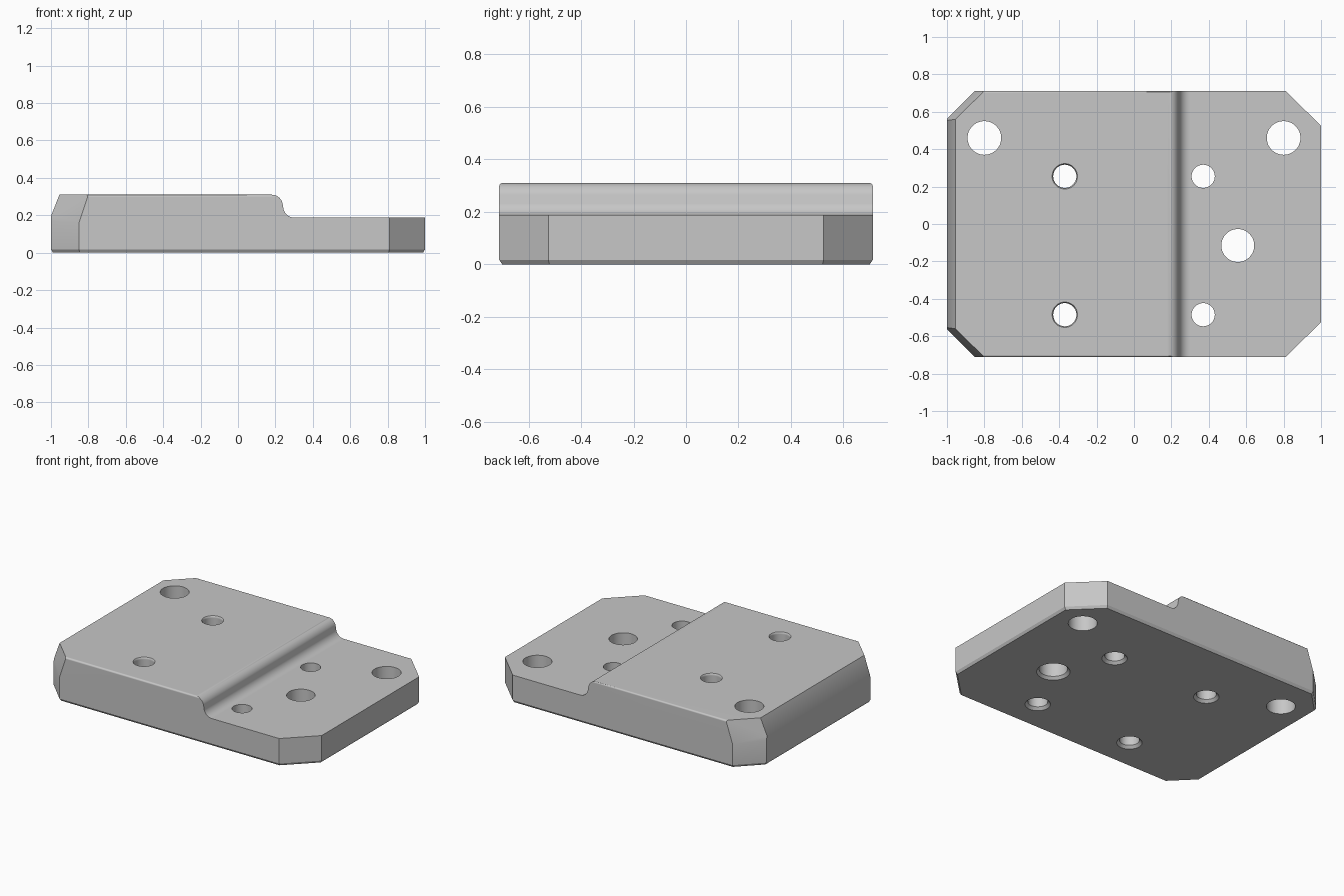
import bpy, bmesh, math
from mathutils import Vector

cube = bpy.data.objects.get("Cube")
if cube:
    bpy.data.objects.remove(cube, do_unlink=True)

HALF_Y, TOP, STEP = 0.712, 0.31, 0.188


def make_object(name, bm):
    bmesh.ops.recalc_face_normals(bm, faces=bm.faces[:])
    mesh = bpy.data.meshes.new(name)
    bm.to_mesh(mesh)
    bm.free()
    obj = bpy.data.objects.new(name, mesh)
    bpy.context.collection.objects.link(obj)
    return obj


def arc(cx, cz, r, a0, a1, n=8):
    angles = [math.radians(a0 + (a1 - a0) * i / n) for i in range(n + 1)]
    return [(cx + r * math.cos(a), cz + r * math.sin(a)) for a in angles]


def cut(bm, point, normal):
    """Trim away the side the normal points to and cap the cut."""
    bmesh.ops.bisect_plane(bm, geom=bm.verts[:] + bm.edges[:] + bm.faces[:], dist=1e-6,
                           plane_co=point, plane_no=normal, clear_outer=True)
    bmesh.ops.holes_fill(bm, edges=[e for e in bm.edges if e.is_boundary], sides=0)


# Stepped side profile, extruded across the depth
profile = [(-1, 0), (1, 0), (1, STEP)]
profile += arc(0.30, STEP + 0.058, 0.058, 270, 195)
profile += arc(0.18, TOP - 0.06, 0.06, 15, 90)
profile += [(-0.955, TOP), (-1, 0.195)]
bm = bmesh.new()
face = bm.faces.new([bm.verts.new((x, -HALF_Y, z)) for x, z in profile])
ext = bmesh.ops.extrude_face_region(bm, geom=[face])
bmesh.ops.translate(bm, vec=(0, 2 * HALF_Y, 0),
                    verts=[v for v in ext["geom"] if isinstance(v, bmesh.types.BMVert)])
bmesh.ops.recalc_face_normals(bm, faces=bm.faces[:])

# Outer walls as (point, outward normal); corners are mirrored front to back
walls = [(Vector((-1, 0, 0)), Vector((-1, 0, 0))), (Vector((1, 0, 0)), Vector((1, 0, 0)))]
for s in (-1, 1):
    walls.append((Vector((0, s * HALF_Y, 0)), Vector((0, s, 0))))
    for x0, y0, x1 in ((-1, 0.562, -0.85), (1, 0.525, 0.81)):
        side = math.copysign(1, x0)
        normal = Vector((side * (HALF_Y - y0), s * abs(x1 - x0), 0)).normalized()
        walls.append((Vector((x1, s * HALF_Y, 0)), normal))
        cut(bm, *walls[-1])
    # Leaning upper facet on each tall corner
    a = Vector((-0.85, s * HALF_Y, 0.16))
    b = Vector((-0.80, s * HALF_Y, TOP))
    c = Vector((-0.955, s * 0.56, TOP))
    normal = (b - a).cross(c - a).normalized()
    cut(bm, a, normal if normal.z > 0 else -normal)
    # Small rounding along the long edges of the tall deck
    r = 0.014
    for t in (22.5, 45, 67.5):
        n = Vector((0, s * math.cos(math.radians(t)), math.sin(math.radians(t))))
        cut(bm, Vector((0, s * (HALF_Y - r), TOP - r)) + n * r, n)

# Chamfer around the underside
for point, normal in walls:
    cut(bm, point + Vector((0, 0, 0.017)), normal * 0.017 + Vector((0, 0, -0.011)))
plate = make_object("stepped_plate", bm)

# Through holes: x, y, radius, bottom flare, top flare, deck height
holes = [(-0.80, 0.46, 0.09, 0, 0, TOP), (0.80, 0.46, 0.09, 0, 0, STEP),
         (0.555, -0.115, 0.088, 0.016, 0, STEP)]
for y in (0.255, -0.485):
    holes += [(-0.37, y, 0.062, 0.017, 0.006, TOP), (0.37, y, 0.062, 0.017, 0, STEP)]
SIDES = 48
bm = bmesh.new()
for x, y, r, low, high, deck in holes:
    section = [(r + low, -0.05)]
    if low:
        section += [(r + low, 0), (r, 0.018)]
    if high:
        section += [(r, deck - 0.014), (r + 0.3 * high, deck - 0.005), (r + high, deck)]
    section.append((r + high, deck + 0.05))
    rings = [[bm.verts.new((x + q * math.cos(math.tau * i / SIDES),
                            y + q * math.sin(math.tau * i / SIDES), z))
              for i in range(SIDES)] for q, z in section]
    for lower, upper in zip(rings, rings[1:]):
        for i in range(SIDES):
            j = (i + 1) % SIDES
            bm.faces.new((lower[i], lower[j], upper[j], upper[i]))
    bm.faces.new(rings[0][::-1])
    bm.faces.new(rings[-1])
cutter = make_object("hole_cutter", bm)
cutter.hide_render = True

for o in bpy.context.selected_objects:
    o.select_set(False)
bpy.context.view_layer.objects.active = plate
plate.select_set(True)
mod = plate.modifiers.new("holes", "BOOLEAN")
mod.operation, mod.solver, mod.object = "DIFFERENCE", "EXACT", cutter
bpy.ops.object.modifier_apply(modifier=mod.name)
bpy.data.objects.remove(cutter, do_unlink=True)

# Single grey finish
grey = bpy.data.materials.new("plain_grey")
grey.use_nodes = True
colour = (0.57, 0.57, 0.57, 1)
grey.diffuse_color = colour
grey.node_tree.nodes["Principled BSDF"].inputs["Base Color"].default_value = colour
plate.data.materials.clear()
plate.data.materials.append(grey)

# Smooth shading that keeps the large faces flat
bpy.ops.object.shade_smooth_by_angle(angle=math.radians(30))
weighted = plate.modifiers.new("weighted_normals", "WEIGHTED_NORMAL")
weighted.keep_sharp = True
